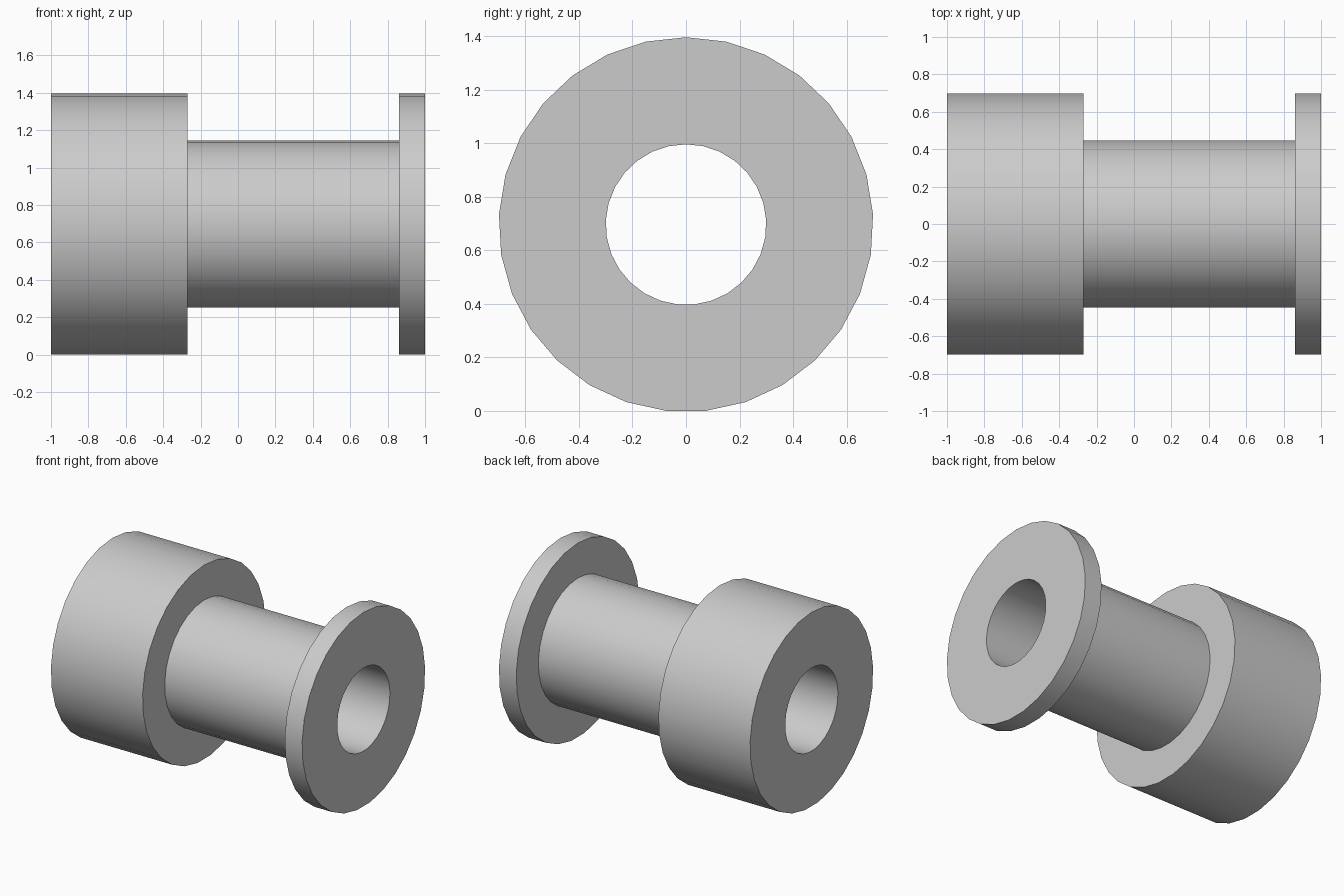
import bpy
import bmesh
from math import radians, tau, cos, pi
from mathutils import Vector

SIDES = 29
FLANGE_R, HUB_R, BORE_R = 0.70, 0.448, 0.30
COLLAR_END, RIM_START = -0.27, 0.862
AXIS_Z = FLANGE_R * cos(pi / SIDES)   # the lowest facet rests on the ground

cube = bpy.data.objects.get("Cube")
if cube:
    bpy.data.objects.remove(cube, do_unlink=True)

# Single plain colour
grey = bpy.data.materials.new("light_grey")
grey.use_nodes = True
colour = (0.6, 0.6, 0.6, 1.0)
grey.diffuse_color = colour
grey.node_tree.nodes["Principled BSDF"].inputs["Base Color"].default_value = colour

# Closed half section (x, radius): wide collar, hub, thin rim, through bore
section = [
    (-1, BORE_R), (-1, FLANGE_R), (COLLAR_END, FLANGE_R), (COLLAR_END, HUB_R),
    (RIM_START, HUB_R), (RIM_START, FLANGE_R), (1, FLANGE_R), (1, BORE_R),
]

# Revolve the section around the x axis
bm = bmesh.new()
verts = [bm.verts.new((x, 0, r)) for x, r in section]
edges = [bm.edges.new((v, verts[(i + 1) % len(verts)])) for i, v in enumerate(verts)]
bmesh.ops.spin(bm, geom=verts + edges, cent=Vector(), axis=(1, 0, 0),
               angle=tau, steps=SIDES, use_merge=True)
bmesh.ops.remove_doubles(bm, verts=bm.verts[:], dist=0.0001)
bmesh.ops.recalc_face_normals(bm, faces=bm.faces[:])

mesh = bpy.data.meshes.new("flanged_bushing")
bm.to_mesh(mesh)
bm.free()
mesh.materials.append(grey)

bushing = bpy.data.objects.new("flanged_bushing", mesh)
bushing.location.z = AXIS_Z
bpy.context.collection.objects.link(bushing)

# Smooth round walls, sharp rims
bpy.ops.object.select_all(action="DESELECT")
bushing.select_set(True)
bpy.context.view_layer.objects.active = bushing
bpy.ops.object.shade_smooth_by_angle(angle=radians(30))
